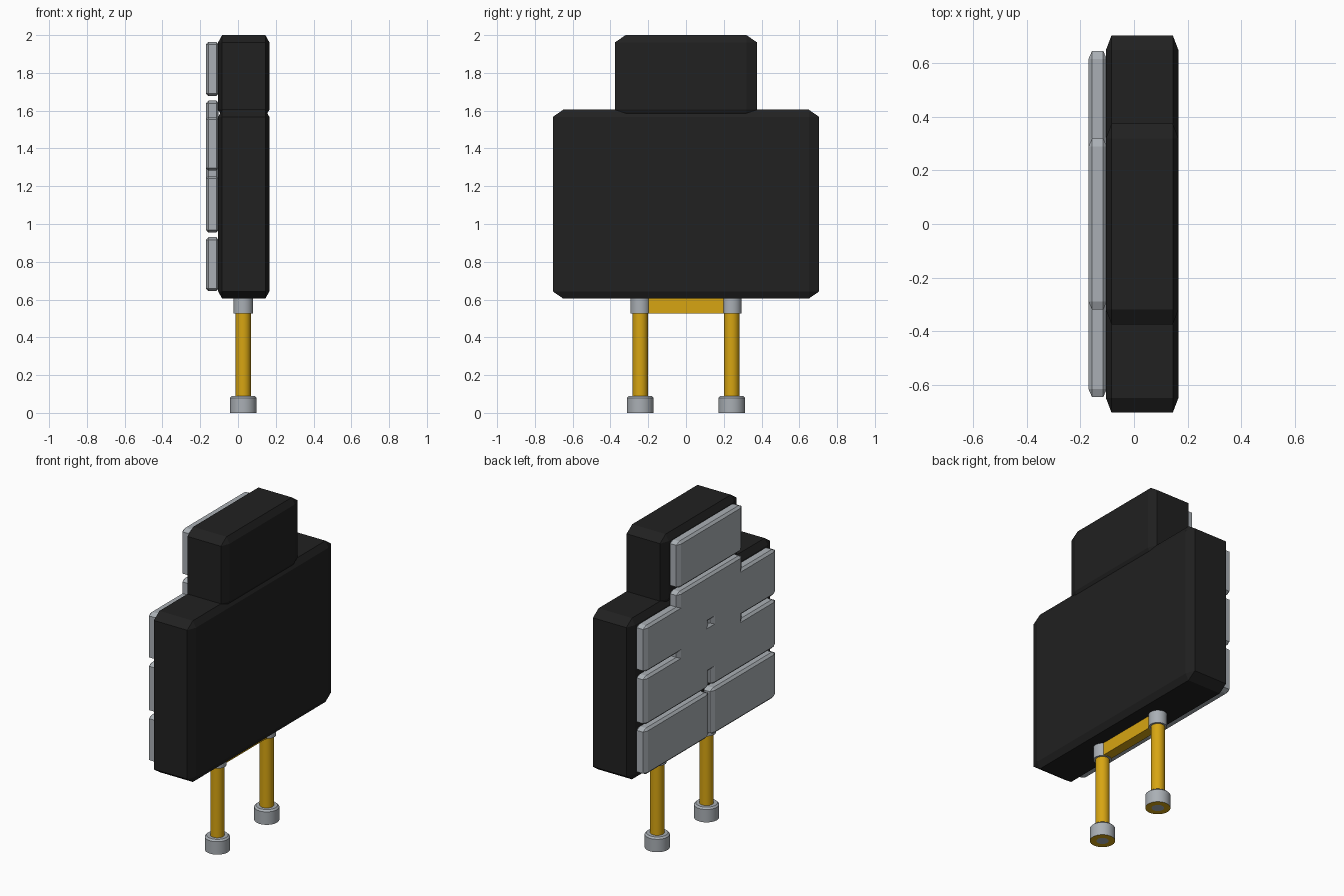
import bpy, bmesh, math
from mathutils import Matrix, Vector

if "Cube" in bpy.data.objects:
    bpy.data.objects.remove(bpy.data.objects["Cube"])


def material(name, rgb):
    m = bpy.data.materials.new(name)
    m.diffuse_color = (*rgb, 1)
    m.use_nodes = True
    m.node_tree.nodes["Principled BSDF"].inputs["Base Color"].default_value = m.diffuse_color
    return m


BLACK = material("black", (0.015, 0.015, 0.015))
GREY = material("light grey", (0.40, 0.43, 0.46))
GOLD = material("golden yellow", (0.68, 0.375, 0.006))


def finish(bm, name, mats, smooth=False):
    mesh = bpy.data.meshes.new(name)
    bmesh.ops.recalc_face_normals(bm, faces=bm.faces)
    bm.to_mesh(mesh)
    bm.free()
    for m in mats:
        mesh.materials.append(m)
    ob = bpy.data.objects.new(name, mesh)
    bpy.context.collection.objects.link(ob)
    if smooth:
        bpy.context.view_layer.objects.active = ob
        ob.select_set(True)
        bpy.ops.object.shade_smooth_by_angle(angle=math.radians(30))
        ob.select_set(False)
    return ob


def box(name, lo, hi, mat, chamfer=None):
    """Box from corner to corner; the chamfer may differ along each axis."""
    lo, hi = Vector(lo), Vector(hi)
    c = Vector(chamfer or (1, 1, 1))
    size = hi - lo
    bm = bmesh.new()
    bmesh.ops.create_cube(bm, size=1)
    bmesh.ops.scale(bm, vec=[size[i] / c[i] for i in range(3)], verts=bm.verts)
    if chamfer:
        bmesh.ops.bevel(bm, geom=bm.edges[:], offset=1, offset_type='OFFSET',
                        segments=1, affect='EDGES')
    bmesh.ops.scale(bm, vec=c, verts=bm.verts)
    bmesh.ops.translate(bm, vec=(lo + hi) / 2, verts=bm.verts)
    return finish(bm, name, [mat])


def cylinder(name, x, y, r, z0, z1, mats, chamfer=0, ring=0):
    """Upright cylinder, chamfered on top; ring insets a centre disc below."""
    bm = bmesh.new()
    bmesh.ops.create_cone(bm, cap_ends=True, segments=32, radius1=r, radius2=r,
                          depth=z1 - z0,
                          matrix=Matrix.Translation((x, y, (z0 + z1) / 2)))
    if chamfer:
        rim = [e for e in bm.edges if all(v.co.z > z1 - 1e-4 for v in e.verts)]
        bmesh.ops.bevel(bm, geom=rim, offset=chamfer, segments=1, affect='EDGES')
    if ring:
        bottom = [f for f in bm.faces if all(v.co.z < z0 + 1e-4 for v in f.verts)]
        res = bmesh.ops.inset_individual(bm, faces=bottom, thickness=ring)
        for f in res["faces"]:
            f.material_index = 1
    return finish(bm, name, mats, smooth=True)


# Black body and head
BODY_CHAMFER = (0.021, 0.055, 0.038)
box("body", (-0.105, -0.705, 0.605), (0.166, 0.705, 1.605), BLACK, BODY_CHAMFER)
box("head", (-0.105, -0.375, 1.567), (0.166, 0.375, 2.0), BLACK, BODY_CHAMFER)

# Grey plates on the left face: three paired rows and a central column
PLATE_CHAMFER = (0.013, 0.03, 0.014)
for row, (z0, z1) in enumerate([(0.645, 0.93), (0.955, 1.255), (1.282, 1.567)]):
    for side, (y0, y1) in (("right", (-0.647, -0.01)), ("left", (0.01, 0.647))):
        box(f"{side}_plate_{row}", (-0.17, y0, z0), (-0.102, y1, z1), GREY, PLATE_CHAMFER)
for row, z1 in enumerate([1.342, 1.653, 1.964]):
    box(f"centre_plate_{row}", (-0.17, -0.32, z1 - 0.287), (-0.102, 0.32, z1),
        GREY, PLATE_CHAMFER)

# Pins below the body, joined by a bar
PX, PY = 0.028, 0.242
for side, y in (("front", -PY), ("back", PY)):
    cylinder(f"{side}_foot", PX, y, 0.071, 0, 0.09, [GREY, GOLD], 0.01, 0.036)
    cylinder(f"{side}_pin", PX, y, 0.04, 0.08, 0.54, [GOLD])
    cylinder(f"{side}_collar", PX, y, 0.052, 0.525, 0.615, [GREY])
box("bar", (PX - 0.03, -PY, 0.527), (PX + 0.03, PY, 0.612), GOLD)
